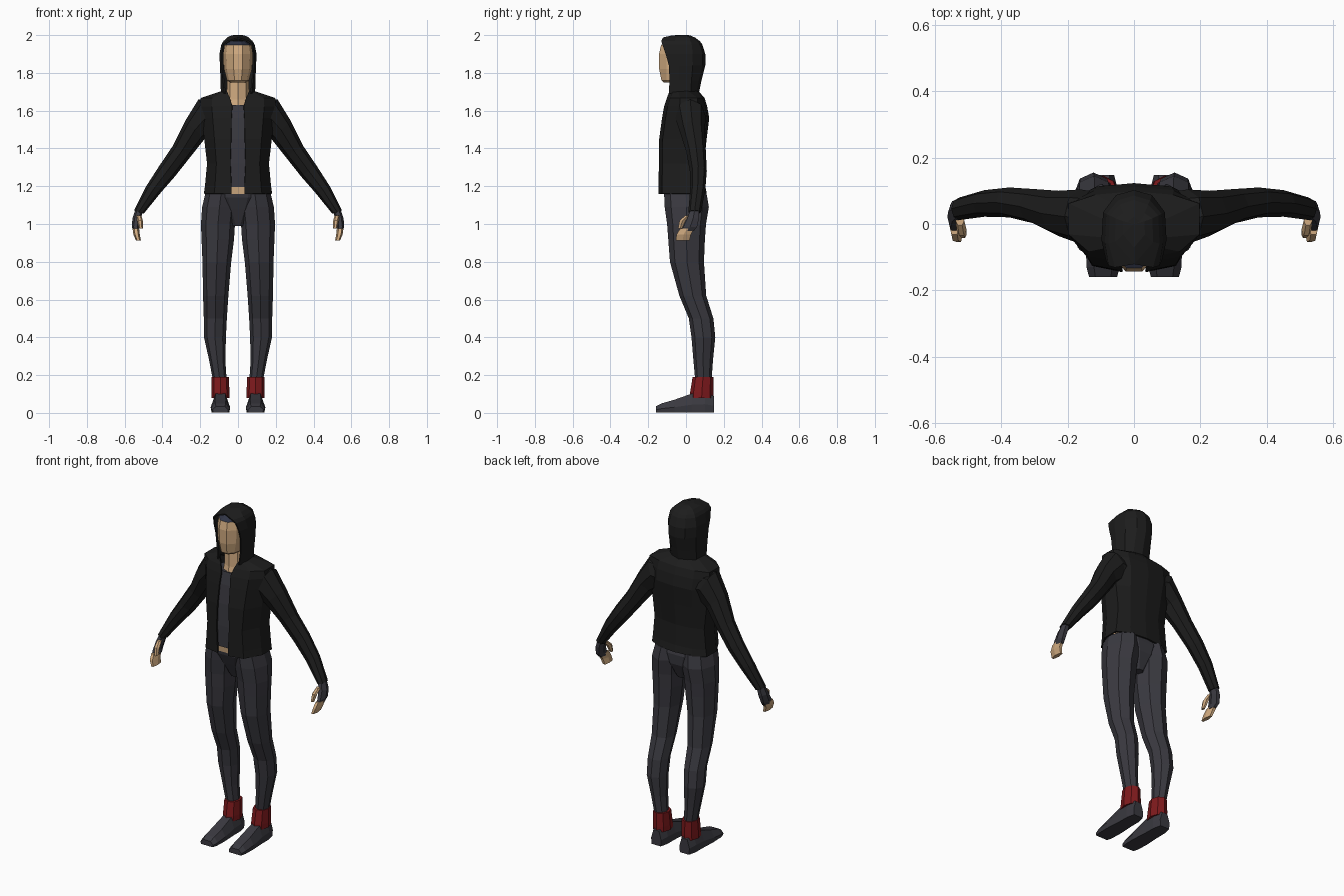
import bpy, bmesh, math


def mat(name, r, g, b):
    m = bpy.data.materials.new(name)
    m.diffuse_color = (r, g, b, 1)
    return m


BLACK = mat("jacket black", 0.012, 0.012, 0.012)
GREY = mat("cloth grey", 0.042, 0.041, 0.051)
SKIN = mat("skin tan", 0.64, 0.41, 0.22)
RED = mat("sock red", 0.21, 0.010, 0.012)
BLUE = mat("hair blue grey", 0.03, 0.035, 0.06)


def skin(name, rings, material, closed=True, mirror=False, thick=0):
    """Join rings of points with quads; closed rings get end caps."""
    bm = bmesh.new()
    vs = [[bm.verts.new(p) for p in ring] for ring in rings]
    n = len(vs[0])
    for a, b in zip(vs, vs[1:]):
        for i in range(n if closed else n - 1):
            j = (i + 1) % n
            bm.faces.new((a[i], a[j], b[j], b[i]))
    if closed:
        bm.faces.new(vs[0])
        bm.faces.new(vs[-1])
    bmesh.ops.remove_doubles(bm, verts=bm.verts, dist=0.0005)
    bmesh.ops.recalc_face_normals(bm, faces=bm.faces)
    me = bpy.data.meshes.new(name)
    bm.to_mesh(me)
    bm.free()
    me.materials.append(material)
    ob = bpy.data.objects.new(name, me)
    bpy.context.collection.objects.link(ob)
    if mirror:
        m = ob.modifiers.new("mirror", 'MIRROR')
        m.merge_threshold = 0.001
    if thick:
        s = ob.modifiers.new("thickness", 'SOLIDIFY')
        s.thickness = thick
        s.offset = 0
    return ob


def oval(cx, cy, cz, ru, rv, tilt=0, n=8):
    """Oval ring; tilt turns its x axis towards z, in degrees."""
    t = math.radians(tilt)
    pts = []
    for k in range(n):
        a = 2 * math.pi * k / n
        u, v = ru * math.cos(a), rv * math.sin(a)
        pts.append((cx + u * math.cos(t), cy + v, cz + u * math.sin(t)))
    return pts


def loft(name, rows, material, mirror=False, n=8):
    return skin(name, [oval(*r, n=n) for r in rows], material, mirror=mirror)


def body(name, rows, material, n=10):
    """Centred loft from rows of z, half width, front y, back y."""
    return loft(name, [(0, (f + b) / 2, z, w, (b - f) / 2, 0) for z, w, f, b in rows], material, n=n)


# head, with hair on the faces above the forehead
head = body("head", [(1.748, .04, -.118, -.02), (1.76, .058, -.134, .02), (1.82, .074, -.147, .06),
                     (1.90, .079, -.148, .07), (1.947, .073, -.137, .06), (1.968, .04, -.10, .03)], SKIN)
head.data.materials.append(BLUE)
for p in head.data.polygons:
    p.material_index = 1 if p.center.z > 1.95 else 0

body("neck", [(1.58, .07, -.105, .05), (1.66, .062, -.085, .04), (1.79, .056, -.08, .03)], SKIN, n=8)
body("shirt", [(1.195, .145, -.132, .085), (1.32, .14, -.134, .08), (1.45, .15, -.13, .09),
               (1.56, .15, -.117, .09), (1.63, .10, -.10, .06)], GREY)
body("midriff", [(1.16, .14, -.122, .085), (1.20, .14, -.126, .085)], SKIN)

# jacket: open-fronted half shell, mirrored
rows = [(1.16, .177, -.141, .106, .034), (1.20, .171, -.141, .098, .034), (1.32, .16, -.14, .092, .04),
        (1.45, .175, -.138, .105, .036), (1.56, .188, -.123, .119, .034), (1.622, .196, -.112, .108, .03),
        (1.665, .194, -.098, .095, .042), (1.70, .085, -.085, .064, .058)]
skin("jacket", [[(e, f, z), (max(.7 * w, e + .01), f + .018, z), (w, -.03 if w > .1 else -.04, z),
                 (w, .06 if w > .1 else .01, z), (.6 * w, b - .01, z), (0, b, z)]
                for z, w, f, b, e in rows], BLACK, closed=False, mirror=True, thick=.008)

# hood: open-fronted half shell closing over the head
rows = [(1.69, .087, -.09, .064, .068), (1.76, .088, -.086, .078, .076), (1.84, .092, -.09, .098, .081),
        (1.90, .094, -.107, .098, .081), (1.95, .084, -.125, .082, .073), (1.966, .074, -.13, .07, .055),
        (1.984, .056, -.12, .045, 0), (1.995, .032, -.07, .02, 0), (1.997, 0, 0, 0, 0)]
skin("hood", [[(e, f, z), (w, f * .45, z), (w * .95, b * .35, z), (.55 * w, b - .014 * (b > 0), z), (0, b, z)]
              for z, w, f, b, e in rows], BLACK, closed=False, mirror=True, thick=.008)

# sleeves
loft("sleeve", [(.10, .02, 1.56, .10, .075, 75), (.162, .022, 1.572, .10, .082, 62),
                (.228, .032, 1.498, .07, .068, 42),
                (.298, .053, 1.385, .055, .052, 30), (.375, .065, 1.28, .05, .045, 33),
                (.45, .062, 1.18, .041, .04, 30), (.525, .046, 1.063, .027, .034, 20)], BLACK, True)

# hands
loft("glove", [(.523, .046, 1.075, .021, .028), (.536, .038, 1.03, .023, .036),
               (.543, .022, .985, .019, .042), (.538, .008, .962, .016, .038)], GREY, True, 6)
loft("fingers", [(.541, .006, .975, .017, .043), (.537, -.012, .945, .017, .044),
                 (.527, -.018, .912, .013, .042)], SKIN, True, 6)
loft("thumb", [(.524, .01, 1.045, .013, .016), (.519, -.018, 1.018, .015, .019),
               (.514, -.032, .975, .01, .012)], SKIN, True, 6)

# trousers
body("hips", [(1.175, .166, -.12, .095), (1.14, .168, -.115, .105), (1.08, .12, -.088, .10),
              (.99, .035, -.045, .06)], GREY)
loft("trouser_leg", [(.089, -.004, 1.165, .083, .112), (.098, .004, 1.09, .092, .117),
                     (.106, .003, 1.0, .09, .103), (.107, .003, .92, .086, .097),
                     (.112, .005, .8, .076, .09), (.118, .036, .62, .067, .071), (.12, .08, .5, .061, .065),
                     (.122, .092, .4, .058, .063), (.11, .091, .28, .043, .052),
                     (.096, .092, .17, .036, .043)], GREY, True)

# feet
loft("sock", [(.093, .083, .08, .048, .062), (.093, .084, .11, .048, .062),
              (.094, .09, .19, .045, .055)], RED, True)
rows = [(.148, .033, .085), (.10, .045, .105), (.03, .046, .098), (-.06, .052, .066), (-.13, .05, .046),
        (-.16, .042, .03)]
skin("shoe", [[(.093 + sx * w, y, .004 + sz * h) for sx, sz in
               ((-.9, -.03), (-1, .4), (-.55, 1), (.55, 1), (1, .4), (.9, -.03))] for y, w, h in rows],
     GREY, mirror=True)
